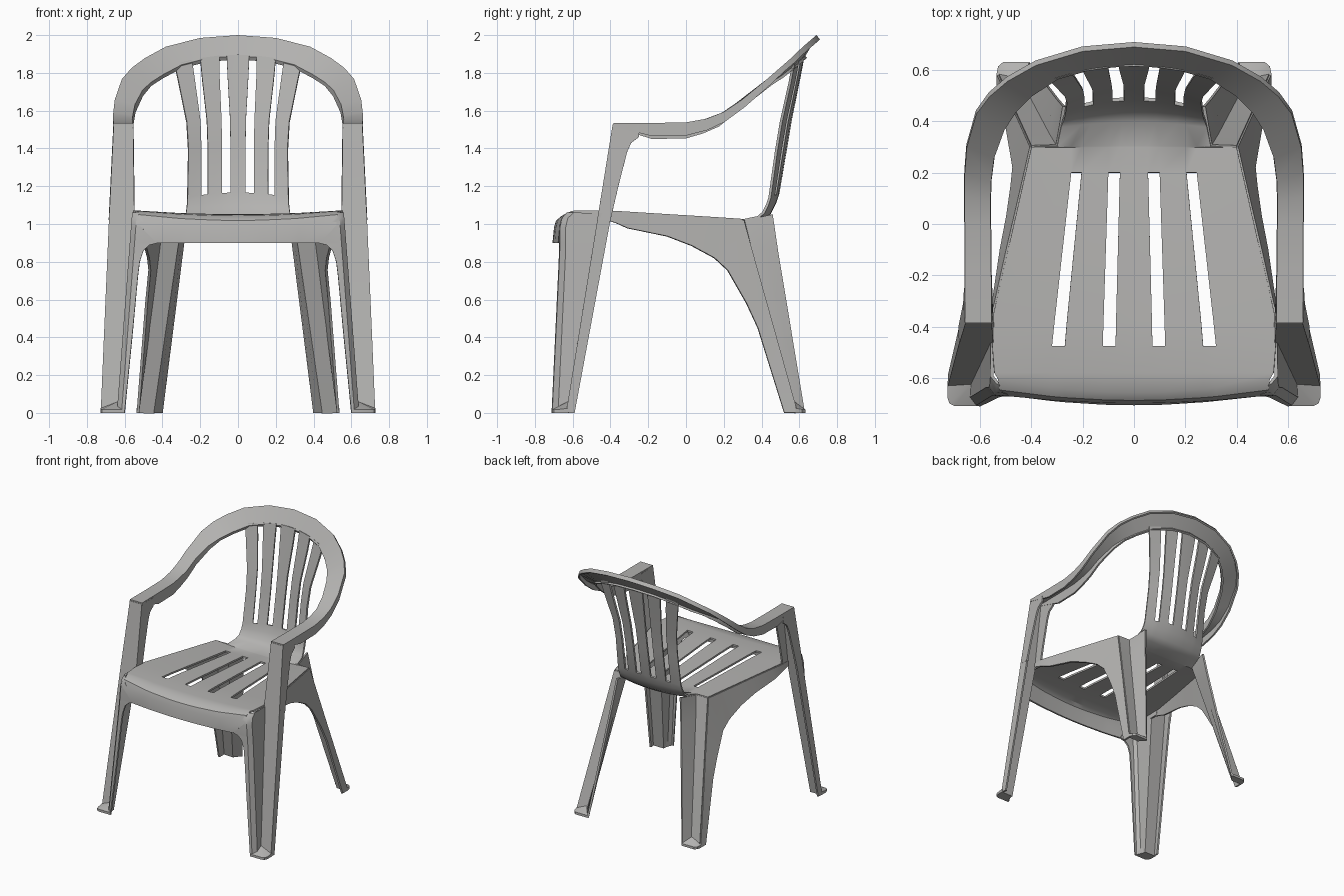
import bpy, bmesh
from mathutils import Vector

plastic = bpy.data.materials.new("grey plastic")
plastic.diffuse_color = (0.45, 0.445, 0.435, 1)
THICK = 0.014


def finish(name, bm, mirror=True, thick=THICK):
    """Turn a bmesh into a named, mirrored, thickened and shaded object."""
    bmesh.ops.remove_doubles(bm, verts=bm.verts, dist=0.0005)
    bmesh.ops.recalc_face_normals(bm, faces=bm.faces)
    me = bpy.data.meshes.new(name)
    bm.to_mesh(me)
    bm.free()
    me.materials.append(plastic)
    ob = bpy.data.objects.new(name, me)
    bpy.context.collection.objects.link(ob)
    if mirror:
        m = ob.modifiers.new("mirror", 'MIRROR')
        m.merge_threshold = 0.001
    if thick:
        s = ob.modifiers.new("thickness", 'SOLIDIFY')
        s.thickness, s.offset = thick, 0
    bpy.ops.object.select_all(action='DESELECT')
    ob.select_set(True)
    bpy.context.view_layer.objects.active = ob
    bpy.ops.object.convert(target='MESH')
    bpy.ops.object.shade_smooth_by_angle(angle=0.6)
    return ob


def loft(name, sections):
    """Skin a list of equal-length open sections."""
    bm = bmesh.new()
    rows = [[bm.verts.new(p) for p in s] for s in sections]
    for a, b in zip(rows, rows[1:]):
        for i in range(len(a) - 1):
            bm.faces.new((a[i], a[i + 1], b[i + 1], b[i]))
    return finish(name, bm)


def lerp(a, b, t):
    return a + (b - a) * t


# Seat and back: one sheet, rows of (y, z, side dy, side dz, half-width, slot set, open)
front_x, rear_x = (.072, .122, .27, .32), (.055, .10, .205, .245)
low_x, mid_x, top_x = (.045, .087, .17, .205), (.04, .085, .16, .195), (.06, .10, .20, .245)
rows = [
    (-.700, .900, .03, 0, .43, front_x, 0),
    (-.692, .980, .03, .01, .52, front_x, 0),
    (-.682, 1.015, .04, .03, .525, front_x, 0),
    (-.655, 1.037, .05, .025, .53, front_x, 0),
    (-.580, 1.043, 0, .022, .545, front_x, 0),
    (-.475, 1.045, 0, .02, .553, front_x, 1),
    (-.380, 1.043, 0, .02, .555, (.07, .119, .262, .31), 1),
    (.200, 1.012, 0, .015, .423, rear_x, 0),
    (.300, 1.005, 0, .015, .40, rear_x, 0),
    (.305, 1.005, 0, .015, .30, rear_x, 0),
    (.400, 1.020, -.02, .015, .285, low_x, 0),
    (.440, 1.050, -.03, .01, .275, low_x, 0),
    (.470, 1.110, -.04, -.01, .27, low_x, 0),
    (.488, 1.165, -.045, -.025, .268, mid_x, 1),
    (.528, 1.400, -.05, -.01, .263, mid_x, 1),
    (.553, 1.550, -.05, -.01, .272, (.042, .088, .165, .2), 1),
    (.600, 1.780, -.05, -.03, .315, (.055, .098, .19, .23), 1),
    (.622, 1.895, -.055, -.05, .335, top_x, 0),
]
bm = bmesh.new()
grid = []
for y, z, dy, dz, w, xs, _ in rows:
    half = list(xs) + [w]
    line = [-x for x in reversed(half)] + [0] + half
    grid.append([bm.verts.new((x, y + dy * (x / w) ** 2, z + dz * (x / w) ** 2)) for x in line])
for r in range(len(grid) - 1):
    for c in range(10):
        if rows[r][6] and c in (1, 3, 6, 8):      # slots
            continue
        bm.faces.new((grid[r][c], grid[r][c + 1], grid[r + 1][c + 1], grid[r + 1][c]))
finish("seat_and_back", bm, mirror=False)

# Front legs: front panel, outward panel, set-back plate and rear flange
sections = []
for z, x_in in ((0, .60), (.4, .56), (.72, .53), (.80, .52), (.86, .50), (.888, .47),
                (.90, .425), (.98, .47), (1.03, .51), (1.058, .525)):
    yf = lerp(-.705, -.665, min(z / .85, 1)) + (.012 if z > 1 else 0) + (.03 if z > 1.05 else 0)
    xv, xo = lerp(.635, .555, z / 1.05), lerp(.722, .677, z / 1.05)
    yv, yb = lerp(-.63, -.46, z / 1.05), lerp(-.59, -.395, z / 1.05)
    sections.append([(x_in, yf, z), (max(xv - .022, x_in + .005), yf + .003, z),
                     (xv, yf + .03, z), (xv, yv, z), (xo, yv, z), (xo - .003, yb, z)])
loft("front_leg", sections)

# Arm posts: channel open to the rear
sections = []
for z, yb in ((1.02, -.40), (1.2, -.358), (1.38, -.312), (1.43, -.29), (1.46, -.25), (1.525, -.25)):
    t = (z - 1.02) / .51
    xv, xo, yv = lerp(.553, .56, t), lerp(.678, .653, t), lerp(-.465, -.383, t)
    sections.append([(xv, yb, z), (xv, yv, z), (xo, yv, z), (xo, yb, z)])
loft("arm_post", sections)

# Armrests and top rail: one hoop, outer point / inner point per station
hoop = [
    ((.655, -.385, 1.53), (.56, -.385, 1.53)),
    ((.655, -.18, 1.53), (.562, -.18, 1.53)),
    ((.655, 0, 1.533), (.564, 0, 1.533)),
    ((.656, .11, 1.553), (.565, .09, 1.547)),
    ((.655, .2, 1.588), (.562, .17, 1.57)),
    ((.647, .3, 1.655), (.55, .26, 1.63)),
    ((.61, .43, 1.762), (.51, .37, 1.705)),
    ((.56, .497, 1.82), (.465, .44, 1.748)),
    ((.49, .557, 1.872), (.40, .505, 1.79)),
    ((.38, .619, 1.932), (.30, .57, 1.843)),
    ((.2, .673, 1.978), (.16, .61, 1.878)),
    ((0, .69, 1.993), (0, .625, 1.89)),
]
sections = []
for i, (o, n) in enumerate(hoop):
    o, n = Vector(o), Vector(n)
    t = max(0, min(1, (i - 2) / 5))
    d = Vector((0, .014 * t, lerp(-.065, -.02, t)))
    e = Vector((0, .01 * t, lerp(-.08, -.015, t)))
    if i == 0:
        d, e = d * .2, e * .2
    sections.append([n + e, n, o, o + d])
loft("armrest_hoop", sections)

# Side aprons sweeping down into the rear leg's side panel
top = [(.555, -.46, 1.065), (.555, -.38, 1.063), (.532, -.28, 1.058), (.492, -.1, 1.047),
       (.457, .05, 1.036), (.427, .18, 1.027), (.40, .3, 1.02), (.453, .417, .60),
       (.473, .459, .45), (.53, .585, 0)]
low = [(.56, -.45, 1.03), (.557, -.37, 1.005), (.548, -.31, .978), (.517, -.1, .935),
       (.492, .03, .885), (.475, .15, .82), (.468, .22, .755), (.485, .32, .58),
       (.495, .38, .45), (.53, .52, 0)]
loft("side_apron", [[a, b] for a, b in zip(top, low)])

# Rear legs: back plate, then outward panel reaching the seat curl
loft("rear_leg", [
    [(.40, .30, 1.02), (.30, .305, 1.02), (.285, .38, 1.033), (.272, .458, 1.05)],
    [(.42, .344, .86), (.325, .345, .86), (.312, .41, .86), (.296, .485, .86)],
    [(.53, .585, 0), (.45, .58, 0), (.428, .605, 0), (.405, .627, 0)],
])


def foot(name, pts):
    """Closed wedge from a few top points down to the floor."""
    bm = bmesh.new()
    for x, y, z in pts:
        bm.verts.new((x, y, z))
        bm.verts.new((x, y, 0))
    bmesh.ops.convex_hull(bm, input=bm.verts)
    finish(name, bm, thick=0)


# Feet
foot("front_foot", [(.605, -.71, .018), (.70, -.71, .018), (.72, -.70, .018), (.728, -.675, .018),
                    (.728, -.625, .025), (.635, -.625, .06)])
foot("rear_foot", [(.405, .632, .018), (.51, .632, .018), (.53, .615, .018),
                   (.537, .58, .025), (.45, .575, .06)])
